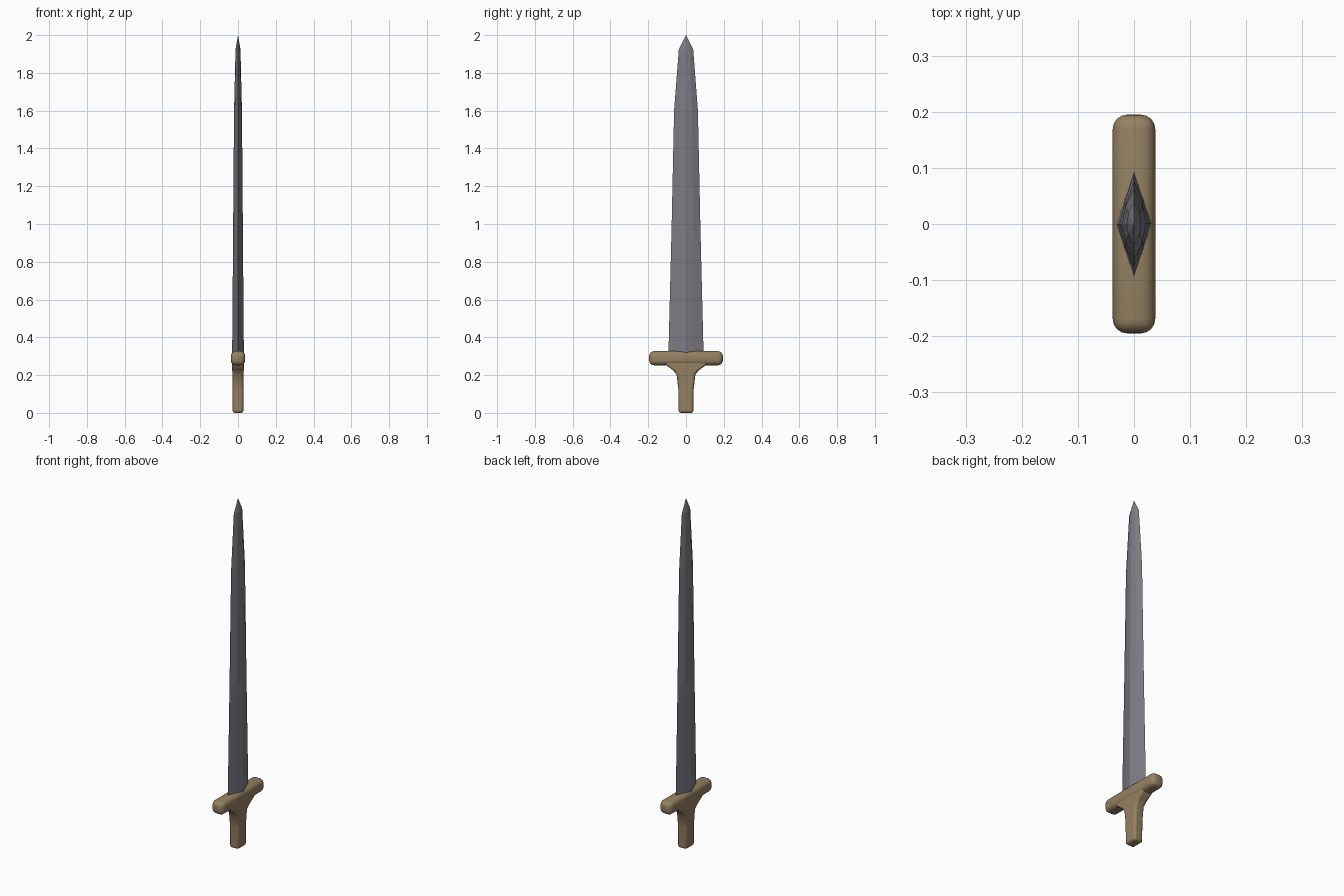
import bpy, bmesh, math

if "Cube" in bpy.data.objects:
    bpy.data.objects.remove(bpy.data.objects["Cube"])


def material(name, rgb):
    m = bpy.data.materials.new(name)
    m.diffuse_color = (*rgb, 1)
    m.use_nodes = True
    m.node_tree.nodes["Principled BSDF"].inputs["Base Color"].default_value = m.diffuse_color
    return m


steel = material("grey steel", (0.21, 0.20, 0.23))
wood = material("tan wood", (0.30, 0.22, 0.12))


def loft(name, rings, mat, tip=None):
    """Join closed rings of points bottom to top, with caps or a pointed tip."""
    bm = bmesh.new()
    rows = [[bm.verts.new(p) for p in r] for r in rings]
    n = len(rows[0])
    for a, b in zip(rows, rows[1:]):
        for i in range(n):
            j = (i + 1) % n
            bm.faces.new((a[i], a[j], b[j], b[i]))
    bm.faces.new(rows[0][::-1])
    if tip:
        t = bm.verts.new(tip)
        for i in range(n):
            bm.faces.new((rows[-1][i], rows[-1][(i + 1) % n], t))
    else:
        bm.faces.new(rows[-1])
    bmesh.ops.recalc_face_normals(bm, faces=bm.faces)
    me = bpy.data.meshes.new(name)
    bm.to_mesh(me)
    bm.free()
    ob = bpy.data.objects.new(name, me)
    bpy.context.collection.objects.link(ob)
    me.materials.append(mat)
    return ob


def smooth(ob, deg):
    bpy.ops.object.select_all(action='DESELECT')
    ob.select_set(True)
    bpy.context.view_layer.objects.active = ob
    bpy.ops.object.shade_smooth_by_angle(angle=math.radians(deg))


def blade_ring(x, y, z, bulge):
    # eight-sided lens: central ridge, shoulder and cutting edge
    m = x * bulge
    return [(x, 0, z), (m, y * .5, z), (0, y, z), (-m, y * .5, z),
            (-x, 0, z), (-m, -y * .5, z), (0, -y, z), (m, -y * .5, z)]


# Blade: (half thickness, half width, height, shoulder fullness)
loft("blade", [blade_ring(*r) for r in (
    (.031, .093, .315, .52), (.026, .077, .95, .64),
    (.021, .063, 1.60, .75), (.013, .038, 1.925, .78))], steel, (0, 0, 2))


def box_ring(x, y, z):
    return [(x, -y, z), (x, y, z), (-x, y, z), (-x, -y, z)]


def add_bevel(ob, width, segments):
    b = ob.modifiers.new("rounding", 'BEVEL')
    b.width = width
    b.segments = segments
    b.limit_method = 'ANGLE'
    b.angle_limit = math.radians(60)


# Crossguard: rounded bar along y
guard = loft("crossguard", [box_ring(.038, .195, .252),
                            box_ring(.038, .195, .327)], wood)
smooth(guard, 180)
add_bevel(guard, .026, 4)

# Grip: straight handle flaring into the guard
grip = loft("grip", [box_ring(*r) for r in (
    (.029, .039, 0), (.029, .040, .12), (.029, .050, .205),
    (.031, .072, .228), (.033, .110, .256), (.033, .115, .285))], wood)
smooth(grip, 50)
add_bevel(grip, .013, 3)
